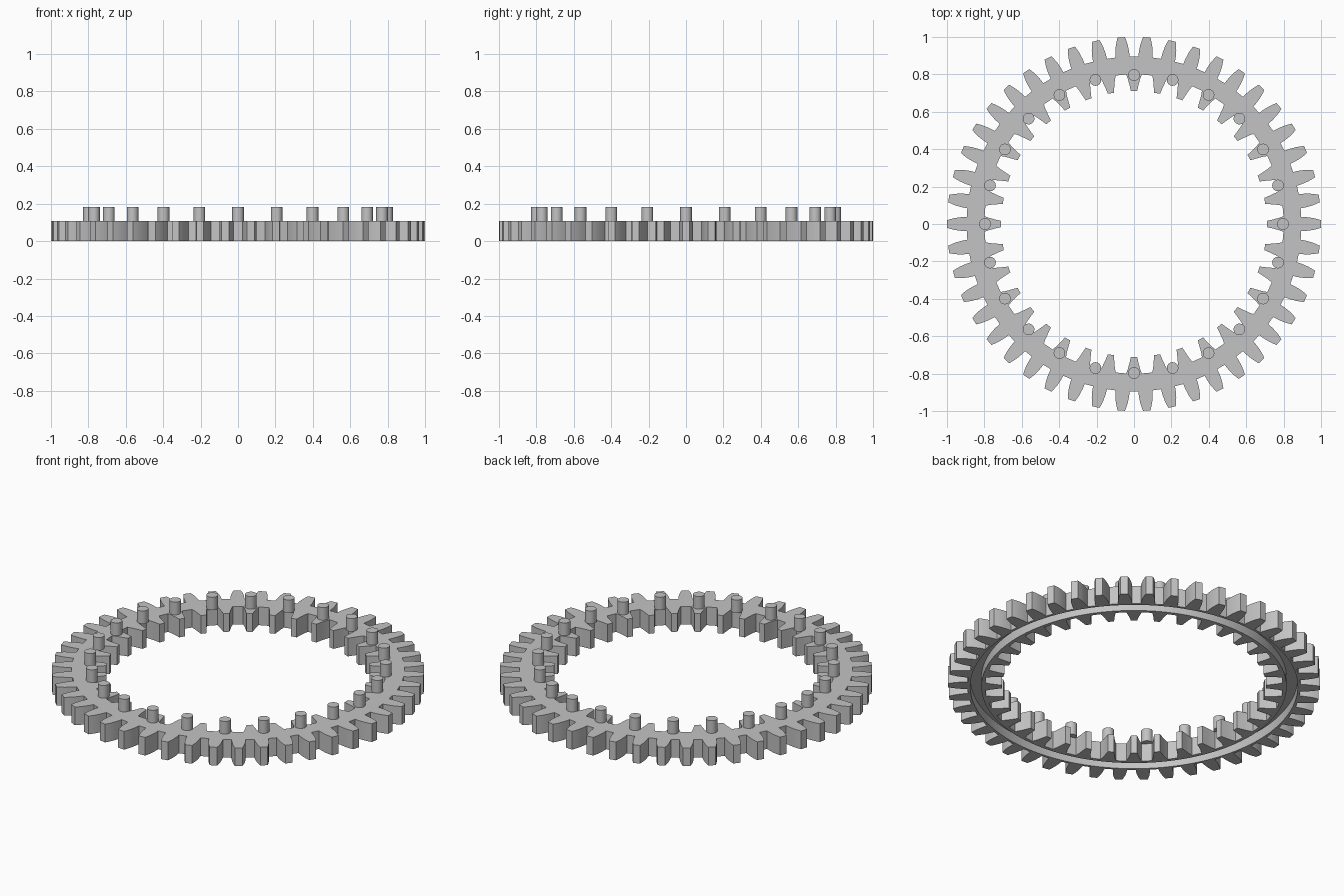
import bpy, bmesh, math

old = bpy.data.objects.get("Cube")
if old:
    bpy.data.objects.remove(old, do_unlink=True)

GEAR_TOP, PEG_TOP, GROOVE_DEPTH = 0.108, 0.183, 0.055

steel = bpy.data.materials.new("mid grey")
steel.use_nodes = True
grey = (0.55, 0.55, 0.55, 1)
steel.diffuse_color = grey
steel.node_tree.nodes["Principled BSDF"].inputs["Base Color"].default_value = grey


def finish(obj):
    """Give the part its colour and smooth shading with sharp edges."""
    obj.data.materials.append(steel)
    bpy.ops.object.select_all(action='DESELECT')
    obj.select_set(True)
    bpy.context.view_layer.objects.active = obj
    bpy.ops.object.shade_smooth_by_angle(angle=math.radians(25))


def polar(angle, radius):
    return radius * math.cos(angle), radius * math.sin(angle)


def toothed(count, flank):
    """Outline of a toothed circle; flank is (half angle, radius) from root to tip."""
    pts = []
    for i in range(count):
        mid = math.tau * i / count
        pts += [polar(mid - half, r) for half, r in flank]
        pts += [polar(mid + half, r) for half, r in reversed(flank)]
    return pts


def circle(radius, count=128):
    return [polar(math.tau * i / count, radius) for i in range(count)]


def add_loop(bm, pts, z):
    verts = [bm.verts.new((x, y, z)) for x, y in pts]
    edges = [bm.edges.new((v, verts[(i + 1) % len(verts)])) for i, v in enumerate(verts)]
    return verts, edges


def wall(bm, a, b):
    n = len(a[0])
    for i in range(n):
        j = (i + 1) % n
        bm.faces.new((a[0][i], a[0][j], b[0][j], b[0][i]))


def cap(bm, a, b):
    bmesh.ops.triangle_fill(bm, use_beauty=True, edges=a[1] + b[1], normal=(0, 0, 1))


# Ring with teeth on both sides and a round groove underneath
outer = toothed(46, [(0.0425, 0.895), (0.0395, 0.925), (0.034, 0.955), (0.027, 0.98), (0.020, 1.0)])
inner = toothed(36, [(0.052, 0.80), (0.042, 0.775), (0.033, 0.745), (0.023, 0.71)])
bm = bmesh.new()
outer_top, inner_top = add_loop(bm, outer, GEAR_TOP), add_loop(bm, inner, GEAR_TOP)
outer_low, inner_low = add_loop(bm, outer, 0), add_loop(bm, inner, 0)
rim_a, rim_b = add_loop(bm, circle(0.88), 0), add_loop(bm, circle(0.82), 0)
floor_a, floor_b = add_loop(bm, circle(0.88), GROOVE_DEPTH), add_loop(bm, circle(0.82), GROOVE_DEPTH)
cap(bm, outer_top, inner_top)
cap(bm, outer_low, rim_a)
cap(bm, rim_b, inner_low)
for a, b in ((outer_low, outer_top), (inner_low, inner_top),
             (rim_a, floor_a), (rim_b, floor_b), (floor_a, floor_b)):
    wall(bm, a, b)
bmesh.ops.recalc_face_normals(bm, faces=bm.faces)
mesh = bpy.data.meshes.new("ring_gear")
bm.to_mesh(mesh)
bm.free()
ring = bpy.data.objects.new("ring_gear", mesh)
bpy.context.collection.objects.link(ring)
finish(ring)

# Upright pegs around the inner rim
PEGS = 24
peg_base = GEAR_TOP - 0.002
for i in range(PEGS):
    x, y = polar(math.tau * i / PEGS, 0.797)
    bpy.ops.mesh.primitive_cylinder_add(vertices=32, radius=0.031, depth=PEG_TOP - peg_base,
                                        location=(x, y, (PEG_TOP + peg_base) / 2))
    peg = bpy.context.object
    peg.name = f"peg_{i + 1}"
    finish(peg)
